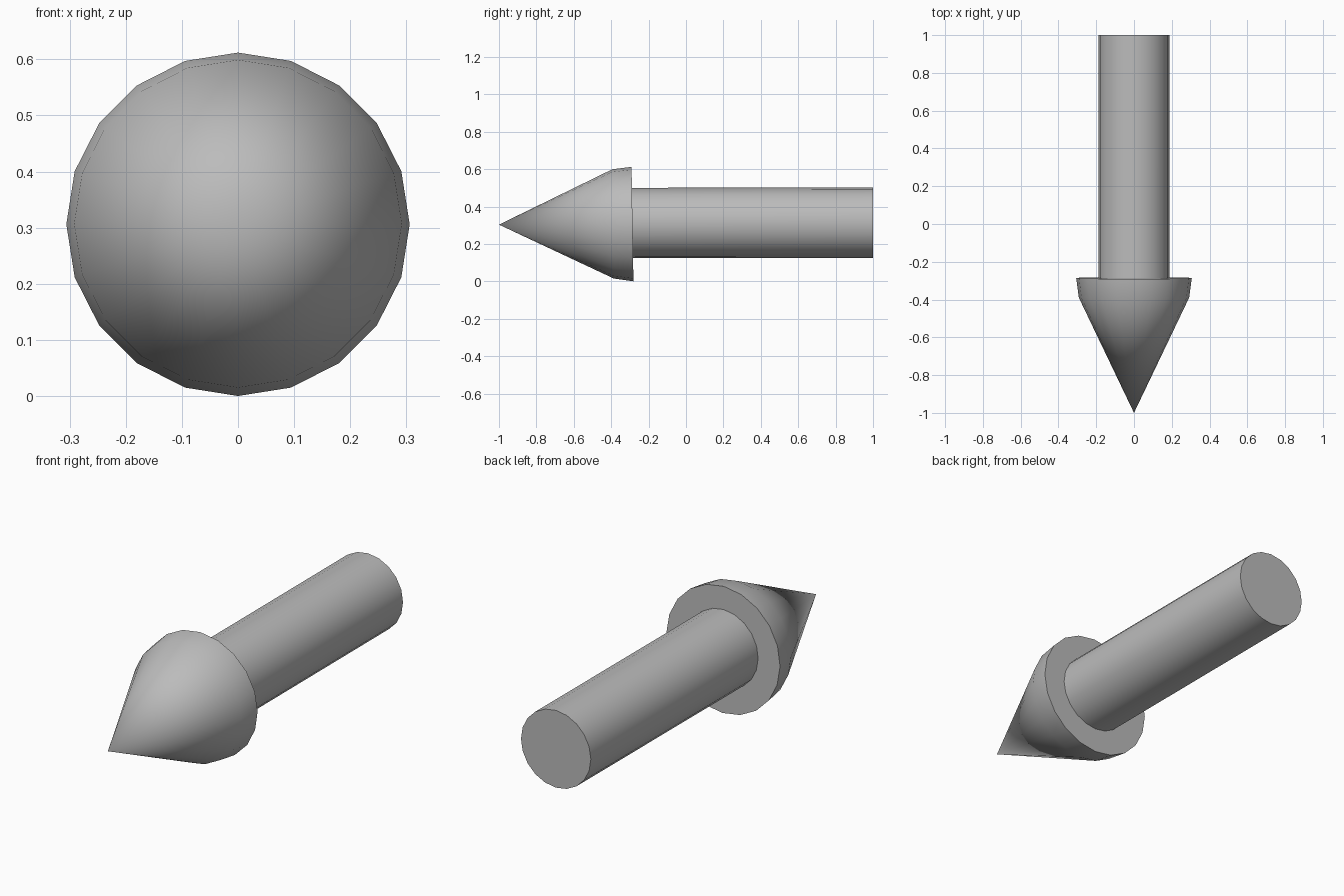
import bpy, bmesh, math

default = bpy.data.objects.get("Cube")
if default:
    bpy.data.objects.remove(default, do_unlink=True)

SIDES = 20

grey = bpy.data.materials.new("plain grey")
grey.use_nodes = True
grey.diffuse_color = (0.5, 0.5, 0.5, 1)
grey.node_tree.nodes["Principled BSDF"].inputs["Base Color"].default_value = (0.5, 0.5, 0.5, 1)


def lathe(name, profile):
    """Revolve rings of (y, radius, centre z, lean) around the long axis."""
    bm = bmesh.new()
    rings = []
    for y, r, zc, lean in profile:
        if r == 0:
            rings.append([bm.verts.new((0, y, zc))])
            continue
        ring = []
        for i in range(SIDES):
            a = math.tau * i / SIDES
            s = math.sin(a)
            ring.append(bm.verts.new((r * math.cos(a), y - lean * s, zc + r * s)))
        rings.append(ring)
    for a, b in zip(rings, rings[1:]):
        for i in range(SIDES):
            j = (i + 1) % SIDES
            if len(a) == 1:
                bm.faces.new((a[0], b[i], b[j]))
            else:
                bm.faces.new((a[i], b[i], b[j], a[j]))
    for ring in (rings[0], rings[-1]):
        if len(ring) > 1:
            bm.faces.new(ring)
    bmesh.ops.recalc_face_normals(bm, faces=bm.faces)
    mesh = bpy.data.meshes.new(name)
    bm.to_mesh(mesh)
    bm.free()
    mesh.materials.append(grey)
    obj = bpy.data.objects.new(name, mesh)
    bpy.context.collection.objects.link(obj)
    bpy.ops.object.select_all(action='DESELECT')
    obj.select_set(True)
    bpy.context.view_layer.objects.active = obj
    bpy.ops.object.shade_smooth_by_angle(angle=math.radians(30))
    return obj


# Pointed head with a short flared rim and a slightly leaning back face
lathe("pointed_head", [(-1, 0, 0.303, 0), (-0.39, 0.292, 0.307, 0.004),
                       (-0.286, 0.306, 0.306, 0.005)])

# Round shaft, its front end sunk into the head
lathe("shaft", [(-0.3, 0.188, 0.312, 0), (1, 0.188, 0.314, 0)])
